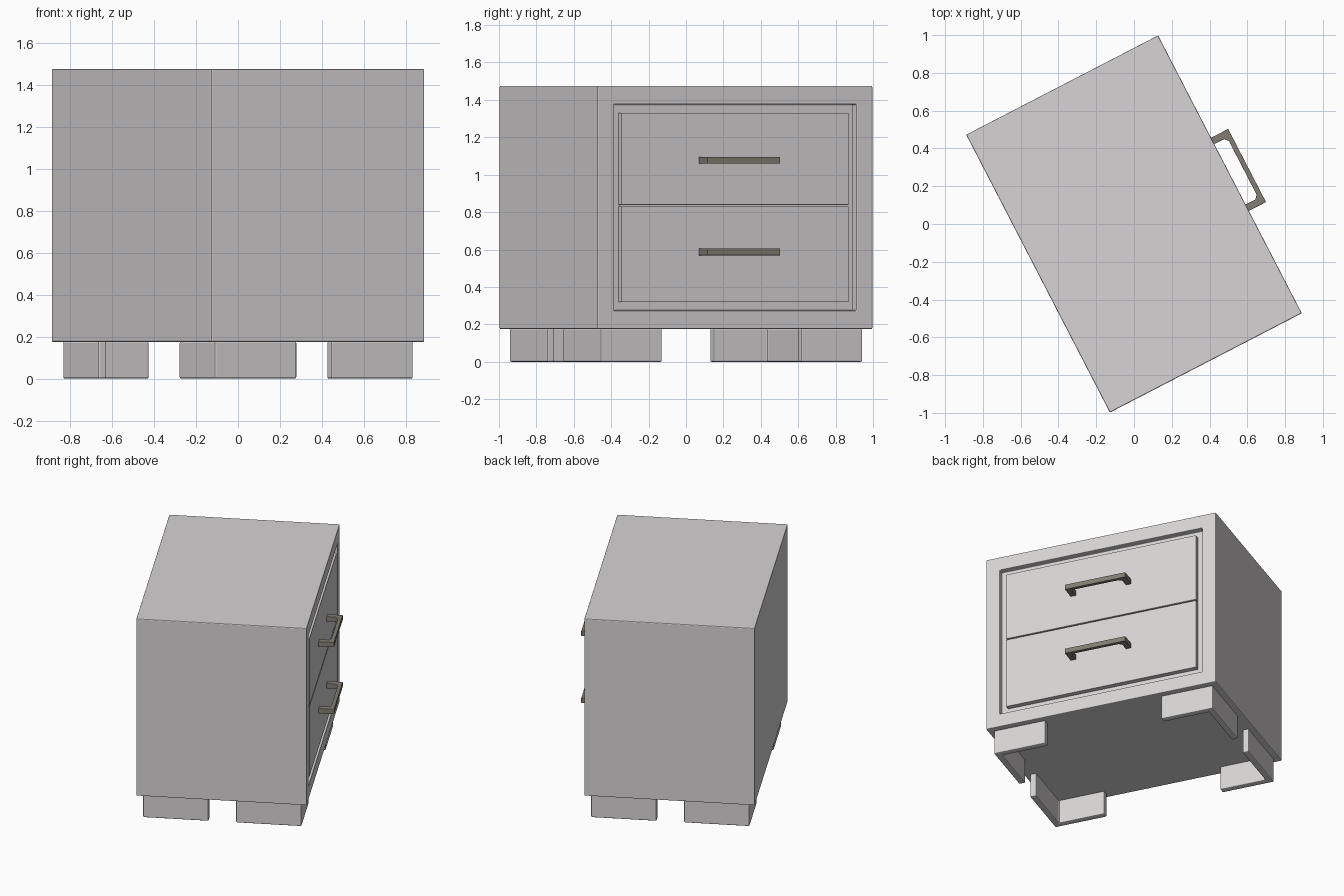
import bpy
import bmesh
from math import radians

cube = bpy.data.objects.get("Cube")
if cube:
    bpy.data.objects.remove(cube, do_unlink=True)

TURN = radians(27.35)              # whole cabinet is turned about z
HX, HY = 0.572, 0.828              # half depth, half width
Z0, Z1 = 0.175, 1.475              # carcass bottom and top


def material(name, color):
    m = bpy.data.materials.new(name)
    m.use_nodes = True
    m.diffuse_color = color
    bsdf = m.node_tree.nodes["Principled BSDF"]
    bsdf.inputs["Base Color"].default_value = color
    bsdf.inputs["Roughness"].default_value = 0.6
    return m


PAINT = material("pale grey paint", (0.68, 0.655, 0.66, 1))
METAL = material("dark olive metal", (0.22, 0.21, 0.17, 1))


def finish(name, bm, mat, bevel):
    """Turn a bmesh into a turned, softly bevelled object."""
    bmesh.ops.recalc_face_normals(bm, faces=bm.faces)
    mesh = bpy.data.meshes.new(name)
    bm.to_mesh(mesh)
    bm.free()
    mesh.materials.append(mat)
    ob = bpy.data.objects.new(name, mesh)
    bpy.context.collection.objects.link(ob)
    ob.rotation_euler.z = TURN
    mod = ob.modifiers.new("soft edges", "BEVEL")
    mod.width = bevel
    mod.segments = 2
    mod.limit_method = "ANGLE"
    return ob


def box(lo, hi):
    bm = bmesh.new()
    bmesh.ops.create_cube(bm, size=1)
    for v in bm.verts:
        v.co = [(a + b) / 2 + c * (b - a) for a, b, c in zip(lo, hi, v.co)]
    return bm


def prism(points, z_low, z_high):
    """Extrude a flat outline upwards."""
    bm = bmesh.new()
    face = bm.faces.new([bm.verts.new((x, y, z_low)) for x, y in points])
    up = bmesh.ops.extrude_face_region(bm, geom=[face])["geom"]
    verts = [g for g in up if isinstance(g, bmesh.types.BMVert)]
    bmesh.ops.translate(bm, verts=verts, vec=(0, 0, z_high - z_low))
    return bm


# Carcass with a shallow framed opening in the drawer side
bm = box((-HX, -HY, Z0), (HX, HY, Z1))
front = max(bm.faces, key=lambda f: f.calc_center_median().x)
bmesh.ops.inset_region(bm, faces=[front], thickness=0.14)
pushed = bmesh.ops.extrude_discrete_faces(bm, faces=[front])["faces"][0]
bmesh.ops.translate(bm, verts=pushed.verts, vec=(-0.04, 0, 0))
finish("cabinet_body", bm, PAINT, 0.006)

# Two flush drawer fronts, each with a bar handle
OPEN = HY - 0.14
GAP = 0.004
HANDLE = [(0.57, 0.218), (0.674, 0.218), (0.674, -0.218), (0.57, -0.218),
          (0.57, -0.18), (0.63, -0.18), (0.648, -0.16),
          (0.648, 0.16), (0.63, 0.18), (0.57, 0.18)]
for name, low, high, grip in (("lower", Z0 + 0.14, 0.835, 0.587),
                              ("upper", 0.835, Z1 - 0.14, 1.078)):
    drawer = box((HX - 0.038, GAP - OPEN, low + GAP),
                 (HX - 0.001, OPEN - GAP, high - GAP))
    finish(name + "_drawer_front", drawer, PAINT, 0.002)
    finish(name + "_drawer_handle", prism(HANDLE, grip - 0.018, grip + 0.018),
           METAL, 0.002)

# Four L-shaped bracket feet, mirrored to each corner
CX, CY = HX - 0.04, HY - 0.04
LONG, SHORT, THICK = 0.44, 0.37, 0.045
BRACKET = [(CX, CY), (CX - LONG, CY), (CX - LONG, CY - THICK),
           (CX - THICK, CY - THICK), (CX - THICK, CY - SHORT), (CX, CY - SHORT)]
for sx, depth in ((1, "drawer_side"), (-1, "rear_side")):
    for sy, side in ((1, "far"), (-1, "near")):
        outline = [(sx * x, sy * y) for x, y in BRACKET]
        finish(f"{depth}_{side}_foot", prism(outline, 0, Z0 + 0.002),
               PAINT, 0.008)
